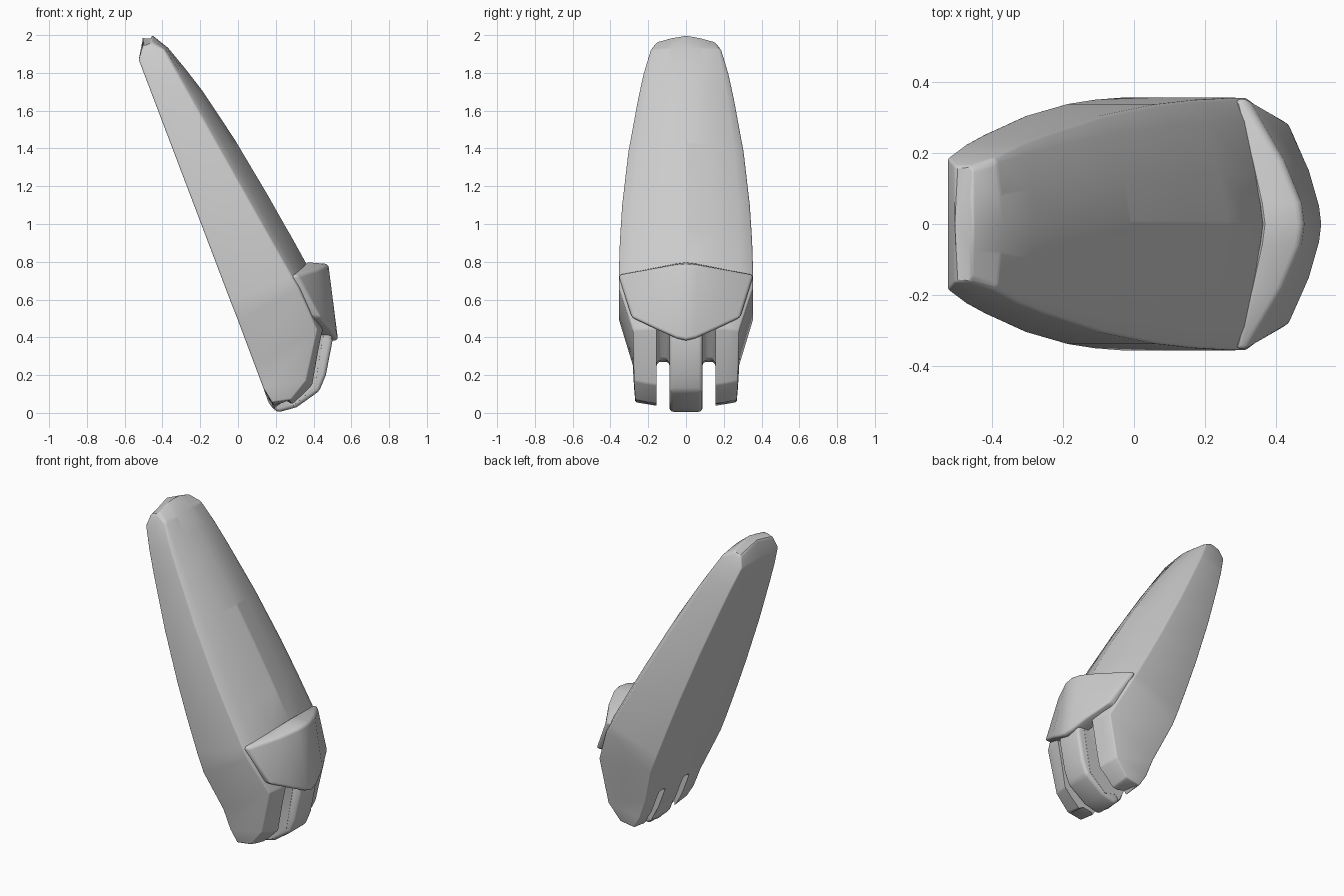
import bpy, bmesh

if "Cube" in bpy.data.objects:
    bpy.data.objects.remove(bpy.data.objects["Cube"])


def make(name, verts, faces):
    mesh = bpy.data.meshes.new(name)
    bm = bmesh.new()
    vs = [bm.verts.new(v) for v in verts]
    for f in faces:
        bm.faces.new([vs[i] for i in f])
    bmesh.ops.recalc_face_normals(bm, faces=bm.faces[:])
    bm.to_mesh(mesh)
    bm.free()
    ob = bpy.data.objects.new(name, mesh)
    bpy.context.collection.objects.link(ob)
    return ob


def loft(name, rings):
    n = len(rings[0])
    verts = [p for ring in rings for p in ring]
    faces = [(k * n + i, k * n + (i + 1) % n, (k + 1) * n + (i + 1) % n, (k + 1) * n + i)
             for k in range(len(rings) - 1) for i in range(n)]
    faces += [tuple(range(n)), tuple(range(len(verts) - n, len(verts)))]
    return make(name, verts, faces)


def prism(name, profile, y0, y1):
    return loft(name, [[(x, y, z) for x, z in profile] for y in (y0, y1)])


def bevel(ob, width, segments=3, angle=0.35):
    m = ob.modifiers.new("bevel", 'BEVEL')
    m.width, m.segments = width, segments
    m.limit_method, m.angle_limit = 'ANGLE', angle


def finish(ob, angle=0.6):
    bpy.ops.object.select_all(action='DESELECT')
    ob.select_set(True)
    bpy.context.view_layer.objects.active = ob
    for m in list(ob.modifiers):
        bpy.ops.object.modifier_apply(modifier=m.name)
    bpy.ops.object.shade_smooth_by_angle(angle=angle)


def body_ring(back, back_mid, edge, ridge, w, pw):
    # half section: back centre, back corner, side edge, panel edge, panel middle, ridge
    def mix(t):
        return [edge[i] + (ridge[i] - edge[i]) * t for i in (0, 1)]
    p, m = mix(0.32), mix(0.72)
    half = [(back[0], w, back[1]), (edge[0], w, edge[1]),
            (p[0], pw, p[1]), (m[0], pw / 2, m[1])]
    mirror = [(x, -y, z) for x, y, z in reversed(half)]
    return ([(back_mid[0], 0, back_mid[1])] + half +
            [(ridge[0], 0, ridge[1])] + mirror)


# Main leaning shell: tip, straight upper stations, then lower taper
rings = [body_ring((-0.505, 1.94), (-0.505, 1.975), (-0.46, 1.95), (-0.455, 2.0), 0.165, 0.15)]
for z, w, pw, h in [(1.87, 0.187, 0.172, 0.025), (1.74, 0.224, 0.195, 0.05),
                    (1.6, 0.253, 0.217, 0.072), (1.3, 0.305, 0.255, 0.095),
                    (1.0, 0.338, 0.277, 0.102), (0.8, 0.35, 0.285, 0.102),
                    (0.6, 0.356, 0.29, 0.1)]:
    t = (0.508 - 0.185 * z) / 1.1356
    b = (0.185 - 0.38 * z, z)
    e = (b[0] + 0.935 * t, z + 0.355 * t)
    rings.append(body_ring(b, b, e, (e[0] + 0.87 * h, e[1] + 0.49 * h), w, pw))
for b, bm_, e, r, w in [((0, 0.49), (0, 0.49), (0.32, 0.66), (0.38, 0.72), 0.355),
                        ((0.09, 0.25), (0.09, 0.25), (0.42, 0.44), (0.47, 0.45), 0.282),
                        ((0.135, 0.13), (0.135, 0.13), (0.36, 0.17), (0.42, 0.13), 0.275),
                        ((0.18, 0.055), (0.19, 0.02), (0.28, 0.07), (0.30, 0.03), 0.268)]:
    rings.append(body_ring(b, bm_, e, r, w, w - 0.06))
shell = loft("shell", rings)
bevel(shell, 0.018, 3, 0.4)

# Two slots splitting the lower end into three fingers
slot = [(0, -0.1), (0, 0.265), (0.25, 0.28), (0.36, 0.46), (0.7, 0.46), (0.7, -0.1)]
for side in (-1, 1):
    cutter = prism("slot_cutter", slot, side * 0.088, side * 0.155)
    bevel(cutter, 0.02, 3)
    cutter.hide_render = True
    cutter.hide_set(True)
    m = shell.modifiers.new("slot", 'BOOLEAN')
    m.operation, m.solver, m.object = 'DIFFERENCE', 'EXACT', cutter
finish(shell)

# Protruding middle finger
finger = prism("centre_finger", [(0.25, 0.47), (0.49, 0.47), (0.5, 0.38), (0.465, 0.2), (0.43, 0.115),
                                 (0.31, 0.03), (0.21, 0.002), (0.165, 0.045), (0.11, 0.2), (0.2, 0.32)],
               -0.087, 0.087)
bevel(finger, 0.02, 3)
finish(finger)

# Pointed guard wrapped around the front: (y top, y bottom, four profile points)
columns = [(0.358, 0.287, (0.28, 0.73), (0.315, 0.73), (0.44, 0.505), (0.36, 0.505)),
           (0.18, 0.15, (0.325, 0.765), (0.42, 0.762), (0.497, 0.44), (0.40, 0.44)),
           (0.06, 0.05, (0.352, 0.79), (0.47, 0.783), (0.524, 0.395), (0.42, 0.395))]


def guard_ring(col, s):
    yt, yb, *pts = col
    return [(x, s * (yt if i < 2 else yb), z) for i, (x, z) in enumerate(pts)]


mid = (0, 0, (0.36, 0.798), (0.478, 0.788), (0.53, 0.383), (0.42, 0.383))
guard = loft("front_guard", [guard_ring(c, 1) for c in columns] + [guard_ring(mid, 1)] +
             [guard_ring(c, -1) for c in reversed(columns)])
bevel(guard, 0.018, 3, 0.6)
finish(guard)
